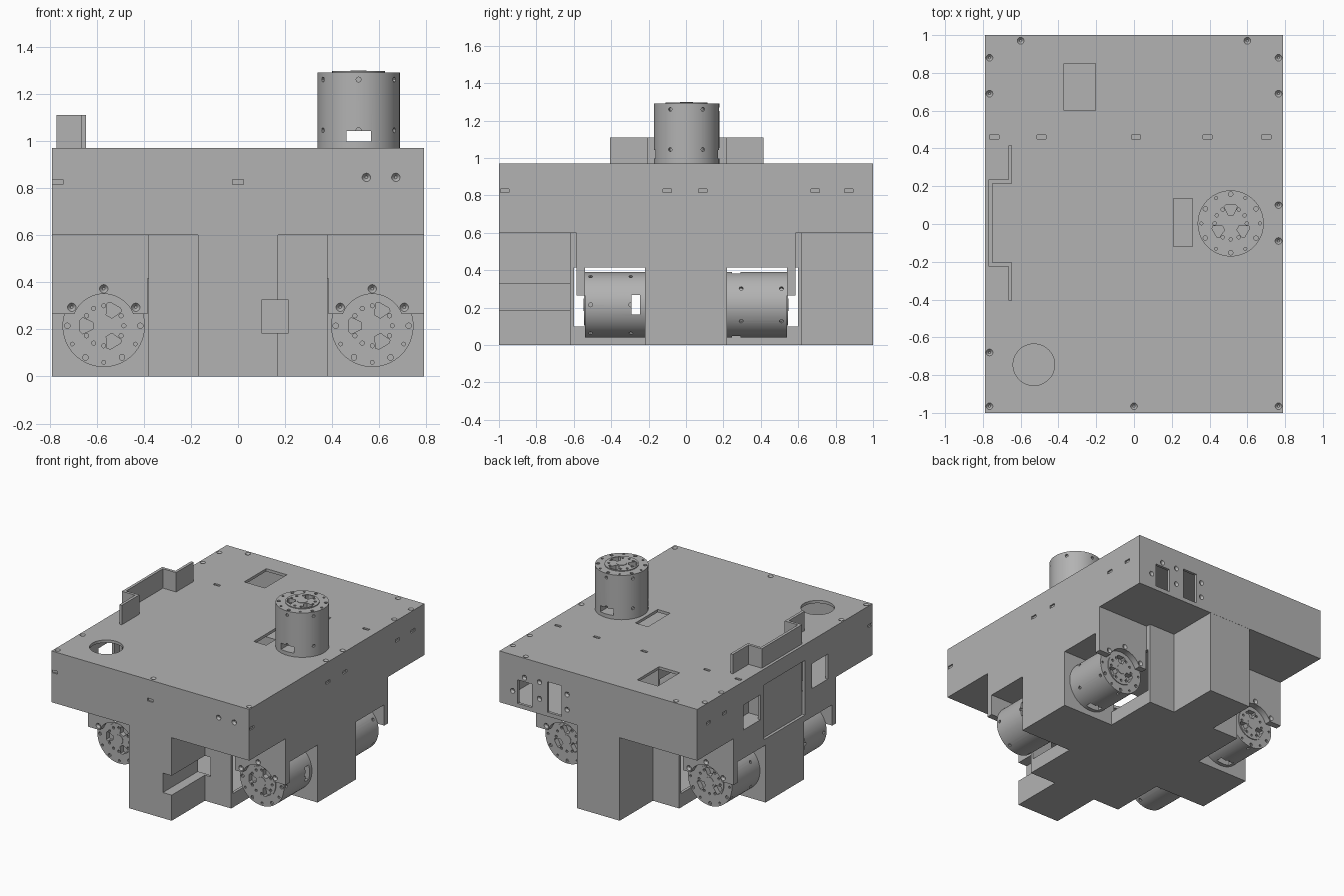
import bpy, bmesh, math
from mathutils import Matrix, Vector

if "Cube" in bpy.data.objects:
    bpy.data.objects.remove(bpy.data.objects["Cube"])

grey = bpy.data.materials.new("matte_grey")
grey.use_nodes = True
COLOUR = (0.45, 0.45, 0.45, 1)
grey.diffuse_color = COLOUR
grey.node_tree.nodes["Principled BSDF"].inputs["Base Color"].default_value = COLOUR


def add_box(bm, x, y, z):
    """Box between three (low, high) ranges."""
    lows, highs = zip(x, y, z)
    size = [h - l for l, h in zip(lows, highs)]
    mid = [(h + l) / 2 for l, h in zip(lows, highs)]
    bmesh.ops.create_cube(bm, size=1, matrix=Matrix.Translation(mid) @ Matrix.Diagonal((*size, 1)))


def add_cyl(bm, loc, r, depth, axis=(0, 0, 1), r_top=None, sides=16):
    rot = Vector(axis).to_track_quat('Z', 'Y').to_matrix().to_4x4()
    bmesh.ops.create_cone(bm, cap_ends=True, segments=sides, radius1=r,
                          radius2=r if r_top is None else r_top, depth=depth,
                          matrix=Matrix.Translation(loc) @ rot)


def make(name, bm):
    mesh = bpy.data.meshes.new(name)
    bm.to_mesh(mesh)
    bm.free()
    mesh.materials.append(grey)
    obj = bpy.data.objects.new(name, mesh)
    bpy.context.collection.objects.link(obj)
    return obj


def combine(obj, bm, operation='DIFFERENCE'):
    """Apply a boolean with a temporary tool shape."""
    tool = make("cutter", bm)
    mod = obj.modifiers.new("cut", 'BOOLEAN')
    mod.operation, mod.object, mod.solver = operation, tool, 'EXACT'
    bpy.context.view_layer.update()
    graph = bpy.context.evaluated_depsgraph_get()
    mesh = bpy.data.meshes.new_from_object(obj.evaluated_get(graph))
    obj.modifiers.clear()
    obj.data = mesh
    bpy.data.objects.remove(tool)


def box_op(obj, x, y, z, operation='DIFFERENCE'):
    bm = bmesh.new()
    add_box(bm, x, y, z)
    combine(obj, bm, operation)


def sym(v):
    return (-v, v)


def smooth(obj):
    bpy.ops.object.select_all(action='DESELECT')
    obj.select_set(True)
    bpy.context.view_layer.objects.active = obj
    bpy.ops.object.shade_smooth_by_angle(angle=math.radians(30))


# Body: wide deck over a stepped cross-shaped base
bm = bmesh.new()
add_box(bm, sym(.79), sym(1), (.6, .97))
body = make("body_shell", bm)
for x, y in ((.79, .585), (.38, .62), (.17, .999)):
    box_op(body, sym(x), sym(y), (0, .8), 'UNION')

# Hollow interior
box_op(body, sym(.77), sym(.98), (.62, .95))
box_op(body, sym(.36), sym(.6), (.02, .9))
box_op(body, sym(.77), sym(.2), (.02, .9))

# Drive motor bays, leaving a mounting plate on the outer side
MX, MZ = .57, .215
for sx in (-1, 1):
    for sy in (-1, 1):
        xr = sorted((sx * .38, sx * .9))
        box_op(body, xr, sorted((sy * .22, sy * .54)), (-.1, .415))
        box_op(body, xr, sorted((sy * .5, sy * .61)), (-.1, .265))
        bm = bmesh.new()
        add_cyl(bm, (sx * MX, sy * .57, MZ), .135, .2, (0, 1, 0), sides=48)
        combine(body, bm)
for sy in (-1, 1):
    box_op(body, sym(.385), sorted((sy * .22, sy * .6)), (.1, .415))

# Front corner notch, deck openings, side panel and windows
for ranges in (((.1, .215), (-1.1, -.55), (.185, .325)),
               ((-.37, -.205), (.6, .85), (.9, 1)),
               ((.21, .31), (-.12, .135), (.9, 1)),
               ((-.9, -.765), (-.23, .24), (.46, .855)),
               ((-.9, -.7), (.28, .47), (.62, .8)),
               ((-.9, -.7), (-.49, -.31), (.62, .8)),
               ((.53, .645), (.9, 1.1), (.63, .8)),
               ((.295, .407), (.9, 1.1), (.63, .85))):
    box_op(body, *ranges)
bm = bmesh.new()
add_cyl(bm, (-.53, -.745, .95), .11, .1, sides=48)
combine(body, bm)

# Countersunk screw holes
bm = bmesh.new()


def screw(loc, axis):
    add_cyl(bm, loc, .006, .03, axis, .03, 14)


for x, y in ((-.6, .97), (.6, .97), (-.765, .88), (.765, .88), (-.765, .69), (.765, .69),
             (.765, .1), (.765, -.09), (-.765, -.68), (-.765, -.965), (.765, -.965), (0, -.965)):
    screw((x, y, .97), (0, 0, 1))
for x in (.545, .67):
    screw((x, -1, .845), (0, -1, 0))
for x, z in ((.685, .71), (.59, .83), (.47, .83), (.47, .71), (.25, .8), (.25, .69)):
    screw((x, 1, z), (0, 1, 0))
for sx in (-1, 1):
    for sy in (-1, 1):
        for a in (30, 90, 150):
            t = math.radians(a)
            screw((sx * MX + .157 * math.cos(t), sy * .585, MZ + .157 * math.sin(t)), (0, sy, 0))
combine(body, bm)

# Small slots
bm = bmesh.new()
for x in (-.74, -.49, .01, .39, .7):
    add_box(bm, (x - .024, x + .024), (.45, .47), (.96, .98))
for x in (-.765, 0):
    add_box(bm, (x - .023, x + .023), (-1.01, -.99), (.815, .835))
for sx in (-.79, .79):
    for y in (-.97, -.1, .09, .69, .87):
        add_box(bm, (sx - .01, sx + .01), (y - .023, y + .023), (.815, .835))
combine(body, bm)
smooth(body)

# Folded display bracket standing through the deck
bm = bmesh.new()
add_box(bm, (-.77, -.75), (-.225, .235), (.45, 1.11))
for s, y_end in ((1, .415), (-1, -.405)):
    y_mid = .225 if s > 0 else -.215
    add_box(bm, (-.77, -.645), (y_mid - .01, y_mid + .01), (.6, 1.11))
    add_box(bm, (-.665, -.645), sorted((y_mid, y_end)), (.6, 1.11))
make("display_bracket", bm)


def motor(name, loc, tilt, spin):
    """Round motor with pierced face, built along z then turned."""
    bm = bmesh.new()
    add_cyl(bm, (0, 0, .16), .175, .32, sides=64)
    obj = make(name, bm)
    bm = bmesh.new()
    add_cyl(bm, (0, 0, .315), .112, .022, sides=48)
    combine(obj, bm, 'UNION')
    # cable window through the base
    box_op(obj, sym(.3), sym(.052), (.027, .072))
    # three face pockets, tapering towards the hub
    bm = bmesh.new()
    for k in range(3):
        part = bmesh.new()
        add_cyl(part, (0, 0, .32), .5, .05, sides=4)
        part.free()
        turn = Matrix.Rotation(math.radians(180 + 120 * k), 4, 'Z')
        outline = [(.045, .014), (.09, .035), (.1, .025), (.1, -.025), (.09, -.035), (.045, -.014)]
        low = [bm.verts.new(turn @ Vector((x, y, .29))) for x, y in outline]
        high = [bm.verts.new(turn @ Vector((x, y, .35))) for x, y in outline]
        bm.faces.new(low)
        bm.faces.new(high[::-1])
        for i in range(6):
            j = (i + 1) % 6
            bm.faces.new((low[j], low[i], high[i], high[j]))
    bmesh.ops.recalc_face_normals(bm, faces=bm.faces)
    # bolt circles and rim notches
    for k in range(12):
        t = math.radians(30 * k + 30)
        c, s = math.cos(t), math.sin(t)
        if k % 4 != 1:
            add_cyl(bm, (.085 * c, .085 * s, .32), .009, .03, sides=10)
        add_cyl(bm, (.155 * c, .155 * s, .32), .012 if k % 2 else .008, .03, sides=10)
        if k % 2:
            for z in (.075, .29):
                add_cyl(bm, (.175 * c, .175 * s, z), .011, .03, (c, s, 0), sides=8)
    combine(obj, bm)
    # hub
    bm = bmesh.new()
    add_cyl(bm, (0, 0, .315), .034, .028, sides=24)
    combine(obj, bm, 'UNION')
    turn = Matrix.Rotation(math.radians(tilt), 4, 'X') @ Matrix.Rotation(math.radians(spin), 4, 'Z')
    obj.data.transform(Matrix.Translation(loc) @ turn)
    smooth(obj)


for side, sx in (("right", -1), ("left", 1)):
    motor("front_" + side + "_motor", (sx * MX, -.22, MZ), 90, 0)
    motor("back_" + side + "_motor", (sx * MX, .22, MZ), -90, 90)
motor("top_motor", (.512, .003, .97), 0, -90)
